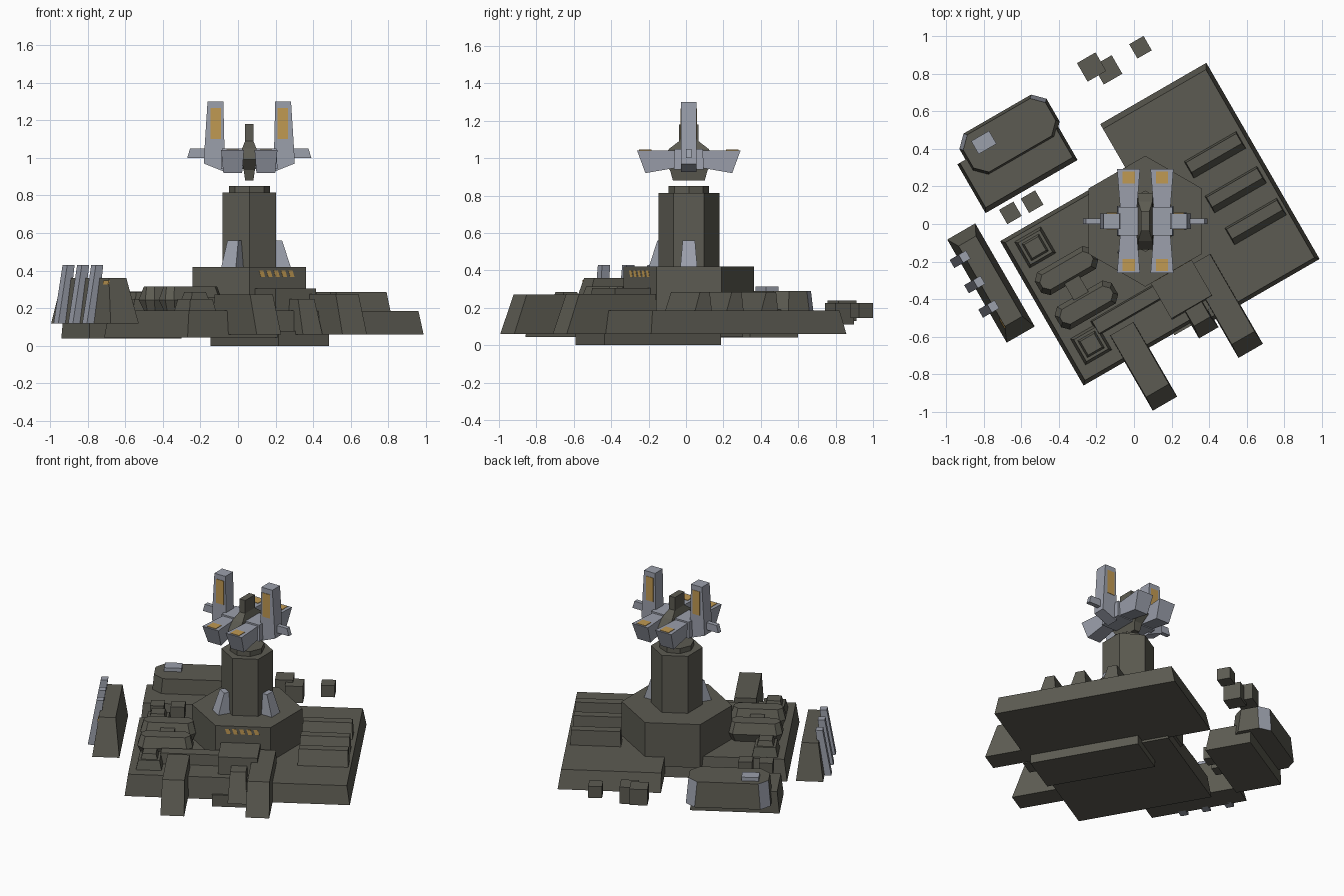
import bpy, bmesh, math
from mathutils import Matrix, Vector


def material(name, rgb):
    m = bpy.data.materials.new(name)
    m.diffuse_color = (*rgb, 1)
    return m


DARK = material("olive_grey", (0.108, 0.105, 0.084))
LIGHT = material("pale_steel", (0.33, 0.35, 0.41))
ORANGE = material("amber", (0.53, 0.32, 0.085))

BASE = Matrix.Rotation(math.radians(30), 4, 'Z')   # base is turned 30 degrees
CX, CY = 0.06, 0.015                               # tower axis
TOWER = Matrix.Translation((CX, CY, 0))


def loft(name, rings, mat, frame=BASE, second=None, rule=None):
    """Solid skinned through rings of points; rule picks faces for a second colour."""
    bm = bmesh.new()
    vs = [[bm.verts.new(p) for p in r] for r in rings]
    n = len(vs[0])
    bm.faces.new(vs[0])
    bm.faces.new(vs[-1])
    for lo, hi in zip(vs, vs[1:]):
        for i in range(n):
            j = (i + 1) % n
            bm.faces.new((lo[i], lo[j], hi[j], hi[i]))
    bmesh.ops.recalc_face_normals(bm, faces=bm.faces)
    bm.normal_update()
    if rule:
        for f in bm.faces:
            f.material_index = int(rule(f.normal))
    bm.transform(frame)
    me = bpy.data.meshes.new(name)
    bm.to_mesh(me)
    bm.free()
    me.materials.append(mat)
    if second:
        me.materials.append(second)
    ob = bpy.data.objects.new(name, me)
    bpy.context.collection.objects.link(ob)
    return ob


def rect(x0, x1, y0, y1, z, c=0):
    if not c:
        return [(x0, y0, z), (x1, y0, z), (x1, y1, z), (x0, y1, z)]
    return [(x0 + c, y0, z), (x1 - c, y0, z), (x1, y0 + c, z), (x1, y1 - c, z),
            (x1 - c, y1, z), (x0 + c, y1, z), (x0, y1 - c, z), (x0, y0 + c, z)]


def slab(name, x0, x1, y0, y1, z0, z1, inset=0, c=0, mat=DARK, frame=BASE, **kw):
    """Box with a tapered top (inset left, right, front, back) and clipped corners c."""
    l, r, f, k = inset if isinstance(inset, tuple) else (inset,) * 4
    return loft(name, [rect(x0, x1, y0, y1, z0, c),
                       rect(x0 + l, x1 - r, y0 + f, y1 - k, z1, c)], mat, frame, **kw)


def ngon(n, r, z, turn):
    return [(r * math.cos(turn + i * math.tau / n), r * math.sin(turn + i * math.tau / n), z)
            for i in range(n)]


def prism(name, n, r, z0, z1, turn):
    loft(name, [ngon(n, r, z0, turn), ngon(n, r, z1, turn)], DARK, TOWER)


# ground plates
slab("under_block", -0.11, 0.2, -0.62, 0.1, 0, 0.08)
slab("right_plate", 0.11, 0.762, -0.655, 0.55, 0.06, 0.185, (0, 0.02, 0.02, 0.03))
slab("left_plate", -0.662, 0.13, -0.61, 0.277, 0.045, 0.188, (0.02, 0, 0.02, 0.02))

# radiators on the right plate
for i, (a, b) in enumerate([(0.557, 0.105), (0.56, -0.11), (0.567, -0.31)]):
    slab(f"radiator_{i}", a - 0.16, a + 0.16, b - 0.055, b + 0.05, 0.18, 0.285,
         (0.005, 0.005, 0.035, 0.01))

# front ramps and centre step
slab("front_ramp_left", -0.41, -0.26, -0.91, -0.45, 0.06, 0.272, (0.005, 0.005, 0.08, 0))
slab("front_ramp_right", 0.125, 0.275, -0.895, -0.34, 0.06, 0.275, (0.005, 0.005, 0.08, 0))
slab("centre_step", -0.005, 0.115, -0.7, -0.5, 0.06, 0.25, (0.01, 0.01, 0.07, 0))
slab("front_platform", -0.08, 0.17, -0.545, -0.29, 0.12, 0.305, (0.0, 0.0, 0.01, 0))
slab("front_bar", -0.46, -0.07, -0.42, -0.33, 0.18, 0.26, 0.008)

# left deck equipment
for i, b in enumerate((0.155, -0.44)):
    slab(f"deck_pad_{i}", -0.6, -0.435, b - 0.082, b + 0.082, 0.18, 0.25, 0.015)
    slab(f"deck_pad_cap_{i}", -0.57, -0.465, b - 0.052, b + 0.052, 0.25, 0.285, 0.01)
for i, b in enumerate((-0.035, -0.247)):
    loft(f"deck_tank_{i}", [rect(-0.585, -0.285, b - 0.045, b + 0.045, 0.18, 0.03),
                            rect(-0.61, -0.26, b - 0.07, b + 0.07, 0.245, 0.035),
                            rect(-0.59, -0.28, b - 0.045, b + 0.045, 0.315, 0.03)], DARK)
slab("tank_link", -0.48, -0.39, -0.2, -0.08, 0.18, 0.285)

# hexagonal tower with cap
prism("tower_foot", 6, 0.348, 0.12, 0.42, math.pi / 2)
prism("tower_shaft", 6, 0.163, 0.42, 0.815, math.pi / 2)
prism("tower_cap", 8, 0.109, 0.815, 0.85, 0)
for i, ang in enumerate((0, -120)):
    slab(f"tower_fin_{i}", 0.12, 0.22, -0.045, 0.045, 0.42, 0.56, (0, 0.045, 0.012, 0.012),
         mat=LIGHT, frame=TOWER @ Matrix.Rotation(math.radians(ang), 4, 'Z'))

# slanted warning stripes on the front face of the foot
FB = -0.32
for i in range(5):
    a = -0.055 + i * 0.045
    loft(f"warning_stripe_{i}",
         [[(a + 0.012, y, 0.365), (a + 0.038, y, 0.365), (a + 0.026, y, 0.4), (a, y, 0.4)]
          for y in (FB, FB + 0.006)], ORANGE)

# detached left wall with leaning fins
slab("side_wall", -0.902, -0.73, -0.208, 0.425, 0.12, 0.36, (0.035, 0.03, 0.08, 0.06))
for i, b in enumerate((0.3, 0.145, -0.005)):
    loft(f"wall_fin_{i}", [rect(-0.945, -0.885, b - 0.025, b + 0.025, 0.12),
                           rect(-0.89, -0.845, b - 0.025, b + 0.025, 0.43)], LIGHT)
slab("wall_marking", -0.876, -0.868, -0.135, -0.08, 0.325, 0.348, (0.003, -0.003, 0, 0),
     mat=ORANGE)

# detached rear-left building on its own plate, steel strips on the rear corners
slab("annex_plate", -0.655, -0.09, 0.445, 0.745, 0.04, 0.19, (0.015, 0.015, 0.025, 0))
slab("annex_building", -0.605, -0.07, 0.61, 0.87, 0.12, 0.29, 0.015, 0.06,
     second=LIGHT, rule=lambda n: n.y > 0.4 and abs(n.x) > 0.4)
slab("annex_roof_hatch", -0.53, -0.42, 0.735, 0.815, 0.285, 0.315, mat=LIGHT)

# loose crates
for i, (a, b, s, z0, z1) in enumerate([(-0.54, 0.38, 0.044, 0.15, 0.235),
                                       (-0.41, 0.374, 0.044, 0.15, 0.235),
                                       (0.222, 0.836, 0.057, 0.13, 0.24),
                                       (0.289, 0.78, 0.057, 0.11, 0.225),
                                       (0.5, 0.797, 0.044, 0.145, 0.225)]):
    slab(f"crate_{i}", a - s, a + s, b - s, b + s, z0, z1)

# floating head: dark core
loft("head_core", [rect(-hx, hx, -hy, hy, z) for hx, hy, z in
                   [(0.022, 0.085, 0.88), (0.03, 0.1, 0.935), (0.042, 0.15, 0.99),
                    (0.038, 0.105, 1.05), (0.022, 0.053, 1.09), (0.022, 0.053, 1.18)]],
     DARK, TOWER)

# head parts, mirrored left and right about the tower axis
for sx, side in ((-1, "left"), (1, "right")):
    F = TOWER @ Matrix.Diagonal((sx, 1, 1, 1))
    slab(f"head_hub_{side}", 0.03, 0.15, -0.08, 0.08, 0.94, 1.05, 0.005, mat=LIGHT, frame=F)
    # tall upright with a slanted underside
    loft(f"upright_{side}",
         [[(0.13, -0.042, 0.925), (0.242, -0.042, 0.97), (0.242, 0.042, 0.97), (0.13, 0.042, 0.925)],
          rect(0.132, 0.238, -0.042, 0.042, 1.05),
          rect(0.138, 0.222, -0.042, 0.042, 1.30)], LIGHT, F)
    slab(f"side_vane_{side}", 0.225, 0.33, -0.015, 0.015, 1.0, 1.05, (0, 0.015, 0, 0),
         mat=LIGHT, frame=F)
    for sy, end in ((-1, "front"), (1, "rear")):
        G = F @ Matrix.Diagonal((1, sy, 1, 1))
        # flared arm reaching forward or back
        loft(f"arm_{end}_{side}",
             [[(0.045, 0.06, 0.95), (0.133, 0.06, 0.95), (0.133, 0.06, 1.04), (0.045, 0.06, 1.04)],
              [(0.038, 0.232, 0.92), (0.138, 0.232, 0.92), (0.15, 0.277, 1.042), (0.028, 0.277, 1.042)]],
             LIGHT, G)
        slab(f"arm_panel_{end}_{side}", 0.056, 0.122, 0.2, 0.265, 1.038, 1.045,
             mat=ORANGE, frame=G)
        slab(f"upright_panel_{end}_{side}", 0.15, 0.206, 0.039, 0.045, 1.1, 1.265,
             mat=ORANGE, frame=G)
